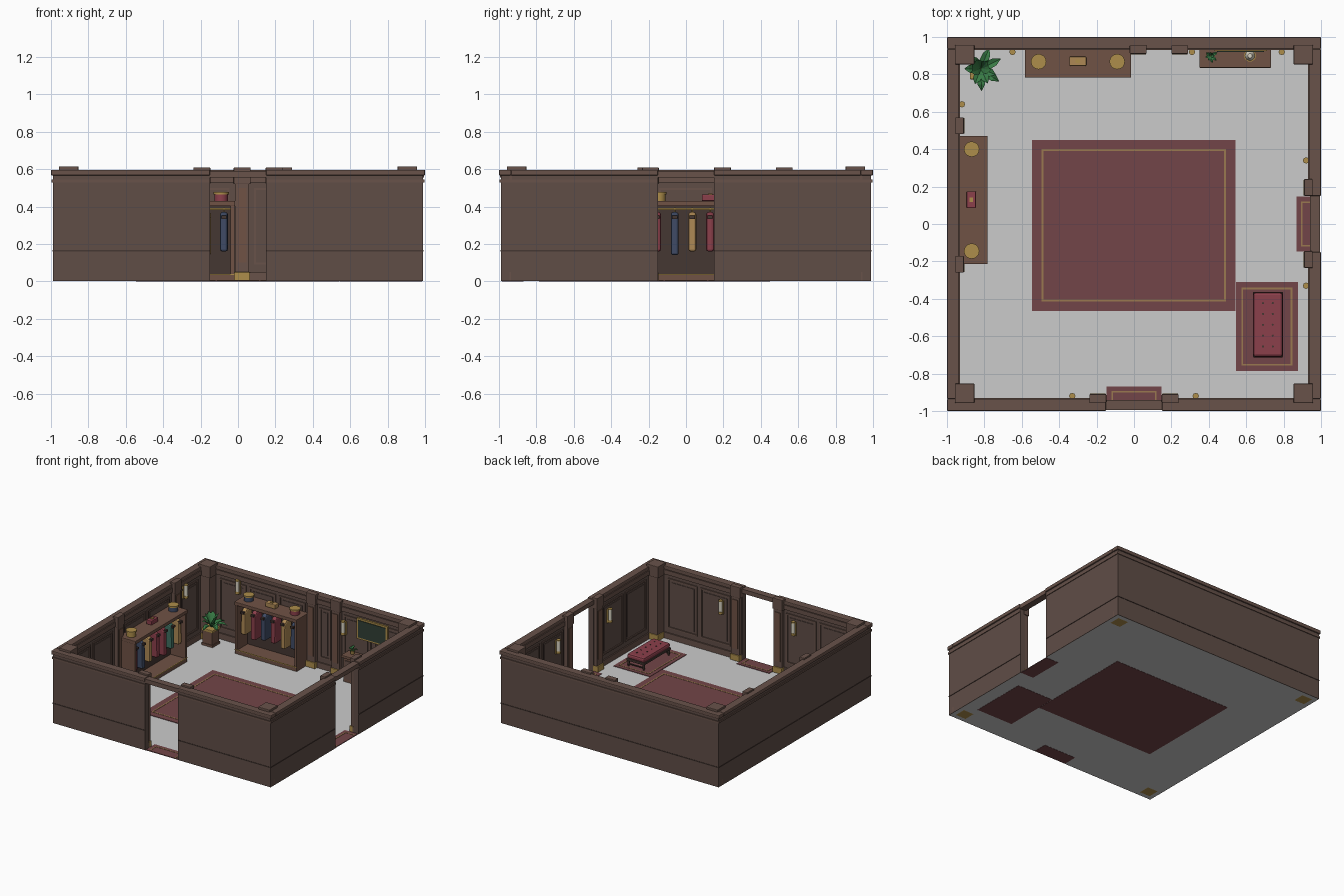
import bpy, bmesh, math, random
from mathutils import Vector, Matrix

if "Cube" in bpy.data.objects:
    bpy.data.objects.remove(bpy.data.objects["Cube"])
random.seed(4)

def mat(name, r, g, b):
    m = bpy.data.materials.new(name)
    m.diffuse_color = (r, g, b, 1)
    m.use_nodes = True
    m.node_tree.nodes["Principled BSDF"].inputs["Base Color"].default_value = m.diffuse_color
    return m

WOOD = mat("dark_wood", .115, .075, .062)
TRIM = mat("trim_wood", .14, .085, .068)
CASE = mat("case_wood", .16, .085, .06)
DARK = mat("shadow_wood", .06, .038, .032)
RUG = mat("rug_red", .17, .06, .065)
GOLD = mat("brass", .42, .27, .07)
EDGE = mat("rug_gold", .32, .19, .08)
RED = mat("crimson", .26, .05, .07)
BLUE = mat("navy", .05, .07, .13)
GREEN = mat("cloth_green", .05, .16, .12)
TAN = mat("cloth_tan", .42, .25, .09)
LEAF = mat("leaf", .04, .2, .06)
CREAM = mat("glass", .7, .66, .55)
BOARD = mat("picture_green", .03, .05, .035)

def finish(name, bm, m, bevel=0, smooth=False):
    bmesh.ops.recalc_face_normals(bm, faces=bm.faces)
    me = bpy.data.meshes.new(name)
    bm.to_mesh(me)
    bm.free()
    o = bpy.data.objects.new(name, me)
    bpy.context.collection.objects.link(o)
    if m:
        me.materials.append(m)
    if smooth:
        for p in me.polygons:
            p.use_smooth = len(p.vertices) == 4
    if bevel:
        b = o.modifiers.new("bevel", 'BEVEL')
        b.width, b.segments = bevel, 2
    return o

def box(name, x0, x1, y0, y1, z0, z1, m, bevel=0):
    bm = bmesh.new()
    s = Matrix.Diagonal((x1 - x0, y1 - y0, z1 - z0, 1))
    c = Matrix.Translation(((x0 + x1) / 2, (y0 + y1) / 2, (z0 + z1) / 2))
    bmesh.ops.create_cube(bm, size=1, matrix=c @ s)
    return finish(name, bm, m, bevel)

def cyl(name, p, q, r0, m, r1=None, n=16):
    p, q = Vector(p), Vector(q)
    bm = bmesh.new()
    rot = (q - p).to_track_quat('Z', 'Y').to_matrix().to_4x4()
    bmesh.ops.create_cone(bm, cap_ends=True, segments=n, radius1=r0, radius2=r0 if r1 is None else r1,
                          depth=(q - p).length, matrix=Matrix.Translation((p + q) / 2) @ rot)
    return finish(name, bm, m, smooth=True)

# Wall coordinates: a runs along the wall, d is distance from room centre
def place(side, a, d, z):
    return {'front': (a, -d, z), 'back': (a, d, z), 'left': (-d, a, z), 'right': (d, a, z)}[side]

def wbox(name, side, a0, a1, d0, d1, z0, z1, m, bevel=0):
    p, q = place(side, a0, d0, z0), place(side, a1, d1, z1)
    lo, hi = [min(u, v) for u, v in zip(p, q)], [max(u, v) for u, v in zip(p, q)]
    return box(f"{side}_{name}", lo[0], hi[0], lo[1], hi[1], z0, z1, m, bevel)

# Floor sheet
bm = bmesh.new()
bmesh.ops.create_grid(bm, x_segments=1, y_segments=1, size=.988, matrix=Matrix.Translation((0, 0, .0015)))
finish("floor", bm, None)

# Walls with doorways, rails, cornices and coping
for side in ('front', 'back', 'left', 'right'):
    e = .99 if side in ('front', 'back') else .945
    door = side in ('front', 'right')
    for a0, a1 in ([(-e, -.15), (.15, e)] if door else [(-e, e)]):
        wbox("wall", side, a0, a1, .945, .99, .002, .57, WOOD)
        o0, o1 = [.993 * math.copysign(1, v) if abs(v) > .9 else v for v in (a0, a1)]
        wbox("outer_rail", side, o0, o1, .985, .993, .16, .167, DARK)
        wbox("outer_cornice", side, o0, o1, .985, .996, .53, .545, TRIM)
        wbox("inner_cornice", side, a0, a1, .93, .95, .53, .567, TRIM)
        wbox("skirting", side, a0, a1, .935, .95, .002, .05, TRIM)
        c0, c1 = [(1 if side in ('front', 'back') else .935) * math.copysign(1, v) if abs(v) > .9 else v for v in (a0, a1)]
        wbox("coping", side, c0, c1, .935, 1, .566, .597, TRIM, .006)
    if door:
        wbox("door_header", side, -.15, .15, .94, .995, .555, .59, TRIM)
        wbox("door_mat", side, -.148, .148, .868, .985, 0, .006, RUG)
        wbox("mat_edge", side, -.12, .12, .893, .902, .005, .008, EDGE)
        for a in (-.12, .111):
            wbox("mat_edge_side", side, a, a + .009, .893, .985, .005, .008, EDGE)

def pilaster(side, a):
    w = .037
    wbox("pilaster", side, a - w, a + w, .915, .95, .003, .53, TRIM)
    wbox("pilaster_panel", side, a - .024, a + .024, .91, .92, .1, .5, CASE)
    wbox("pilaster_base", side, a - .042, a + .042, .905, .95, .002, .05, GOLD, .004)
    wbox("pilaster_cap", side, a - .045, a + .045, .91, .955, .52, .61, TRIM, .004)

def panels(side, a0, a1, n):
    # Raised frame mouldings splitting one stretch of wall
    w = (a1 - a0) / n
    for i in range(n):
        l, r, t = a0 + i * w + .015, a0 + (i + 1) * w - .015, .012
        for b in ((l, r, .09, .09 + t), (l, r, .5 - t, .5), (l, l + t, .09, .5), (r - t, r, .09, .5)):
            wbox("panel_frame", side, b[0], b[1], .937, .948, b[2], b[3], TRIM)
        wbox("panel_field", side, l + .03, r - .03, .941, .948, .12, .47, WOOD)

def sconce(side, a, z):
    wbox("sconce_plate", side, a - .017, a + .017, .93, .948, z - .06, z + .05, GOLD)
    for nm, h0, h1, r, m in (("cup", -.055, -.035, .017, GOLD), ("glass", -.035, .05, .015, CREAM), ("lid", .05, .058, .017, GOLD)):
        cyl(f"{side}_sconce_{nm}", place(side, a, .92, z + h0), place(side, a, .92, z + h1), r, m, n=8)

layout = {'front': ((-.193, .193), ((-.84, -.24, 2), (.24, .84, 2)), ((-.33, .4), (.33, .4))),
          'right': ((-.19, .195), ((-.84, -.24, 2), (.24, .84, 2)), ((-.33, .4), (.34, .4))),
          'back': ((.022, .245), ((-.84, -.03, 3), (.07, .2, 1), (.29, .84, 2)), ((-.65, .48), (.31, .4), (.79, .4))),
          'left': ((-.215, .525), ((-.84, -.27, 2), (-.16, .47, 2), (.58, .84, 1)), ((.64, .48),))}
for side, (pil, pan, lamps) in layout.items():
    for a in pil:
        pilaster(side, a)
    for p in pan:
        panels(side, *p)
    for l in lamps:
        sconce(side, *l)

# Corner pillars
for sx in (-1, 1):
    for sy in (-1, 1):
        for nm, h, z0, z1, m in (("shaft", .043, .003, .53, TRIM), ("base", .05, .001, .05, GOLD), ("cap", .052, .52, .615, TRIM)):
            x, y = sx * .905, sy * .905
            box("corner_pillar_" + nm, x - h, x + h, y - h, y + h, z0, z1, m, .004)

# Rugs with gold borders
def rug(name, x0, x1, y0, y1, g, t):
    box(name, x0, x1, y0, y1, 0, .006, RUG)
    a, b, c, d = x0 + g, x1 - g, y0 + g, y1 - g
    for e in ((a, b, c, c + t), (a, b, d - t, d), (a, a + t, c, d), (b - t, b, c, d)):
        box(name + "_border", *e, .005, .008, EDGE)
rug("main_rug", -.545, .542, -.465, .45, .05, .011)
rug("bench_rug", .545, .877, -.787, -.31, .03, .009)

# Open wardrobes with hanging coats and hat boxes
COAT = [(-.015, .37), (.015, .37), (.048, .345), (.05, .16), (-.05, .16), (-.048, .345)]
def coat(side, a, m, drop):
    bm = bmesh.new()
    f = bm.faces.new([bm.verts.new(place(side, a - .021, .862 + u, z - (drop if z < .2 else 0))) for u, z in COAT])
    ex = bmesh.ops.extrude_face_region(bm, geom=[f])
    mv = Vector(place(side, .042, 0, 0))
    bmesh.ops.translate(bm, vec=mv, verts=[v for v in ex['geom'] if isinstance(v, bmesh.types.BMVert)])
    finish("coat", bm, m, .012)
    wbox("coat_collar", side, a - .014, a + .014, .802, .822, .335, .352, DARK)
    cyl("hanger_hook", place(side, a, .862, .365), place(side, a, .862, .395), .004, GOLD, n=6)

def wardrobe(side, a0, a1, colours, lids, middle):
    wbox("wardrobe_back", side, a0, a1, .925, .94, .01, .42, DARK)
    wbox("wardrobe_top", side, a0 - .004, a1 + .004, .783, .94, .402, .43, CASE, .004)
    wbox("wardrobe_plinth", side, a0, a1, .79, .94, .003, .035, CASE)
    wbox("wardrobe_brass_line", side, a0, a1, .786, .792, .033, .039, GOLD)
    for a in (a0, a1 - .02):
        wbox("wardrobe_side", side, a, a + .02, .79, .94, .003, .405, CASE)
    cyl("coat_rail", place(side, a0 + .01, .862, .387), place(side, a1 - .01, .862, .387), .006, GOLD, n=8)
    for i, c in enumerate(colours):
        coat(side, a0 + (i + .5) * .03 + .04 + i * ((a1 - a0 - .11) / (len(colours) - 1) - .03), c, .02 * (i % 3 == 1))
    for a, c in lids:
        cyl("hat_box", place(side, a, .868, .43), place(side, a, .868, .468), .036, c, n=20)
        cyl("hat_box_lid", place(side, a, .868, .465), place(side, a, .868, .478), .041, GOLD, n=20)
    a, m = middle
    wbox("small_case", side, a - .045, a + .045, .845, .895, .43, .465, m, .005)
    wbox("small_case_clasp", side, a - .012, a + .012, .86, .88, .464, .47, GOLD)

wardrobe('back', -.58, -.02, (TAN, RED, BLUE, RED, TAN, BLUE), ((-.51, BLUE), (-.09, RED)), (-.3, TAN))
wardrobe('left', -.21, .467, (RED, BLUE, TAN, RED, RED, GREEN, TAN), ((-.145, GOLD), (.4, BLUE)), (.13, RED))

# Console cabinet with picture above
box("console_top", .35, .733, .835, .94, .2, .222, CASE, .004)
box("console_body", .365, .718, .85, .94, .003, .2, CASE)
for x in (.38, .55):
    box("console_door", x, x + .153, .843, .852, .03, .18, TRIM)
    box("console_knob", x + .07, x + .084, .836, .845, .1, .114, GOLD)
box("picture_frame", .43, .71, .925, .94, .345, .515, GOLD)
box("picture", .445, .695, .92, .93, .36, .5, BOARD)
cyl("bell_base", (.62, .9, .222), (.62, .9, .23), .032, GOLD)
cyl("bell_dome", (.62, .9, .23), (.62, .9, .262), .026, CREAM, .012)

# Plants: pointed creased leaves curving outward
def plant(name, x, y, z, length, n, spread):
    bm = bmesh.new()
    for i in range(n):
        ang = i * 2.4 + random.uniform(-.2, .2)
        out, side = Vector((math.cos(ang), math.sin(ang), 0)), Vector((-math.sin(ang), math.cos(ang), 0))
        k = spread * (.45 + .55 * (i % 3) / 2)
        prev = None
        for t, w in ((0, .04), (.35, .2), (.7, .17), (1, .005)):
            c = Vector((x, y, z)) + length * (out * k * t + Vector((0, 0, (1.5 - k * .6) * t - .75 * k * t * t)))
            row = [bm.verts.new(c + side * s * w * length + Vector((0, 0, abs(s) * w * length * .4))) for s in (-1, 0, 1)]
            if prev:
                for j in (0, 1):
                    bm.faces.new((prev[j], prev[j + 1], row[j + 1], row[j]))
            prev = row
    finish(name, bm, LEAF)
plant("corner_plant", -.82, .83, .14, .12, 14, 1.0)
box("planter", -.87, -.78, .78, .87, .003, .125, CASE, .004)
box("planter_rim", -.877, -.773, .773, .877, .12, .142, GOLD, .004)
box("planter_foot", -.875, -.775, .775, .875, .002, .02, CASE)
plant("small_plant", .41, .9, .245, .045, 9, .9)
cyl("small_pot", (.41, .9, .222), (.41, .9, .25), .014, GOLD, .019, 10)

# Tufted bench
box("bench_frame", .635, .797, -.713, -.363, .05, .068, DARK, .004)
box("bench_cushion", .637, .795, -.71, -.366, .066, .106, RED, .014)
for x in (.647, .785):
    for y in (-.7, -.376):
        cyl("bench_leg", (x, y, .006), (x, y, .052), .007, DARK, .011, 8)
for x in (.69, .742):
    for i in range(5):
        y = -.655 + i * .058
        cyl("bench_button", (x, y, .104), (x, y, .109), .006, DARK, n=8)
for y in (-.7, -.376):
    box("bench_stretcher", .647, .785, y - .004, y + .004, .02, .028, DARK)
